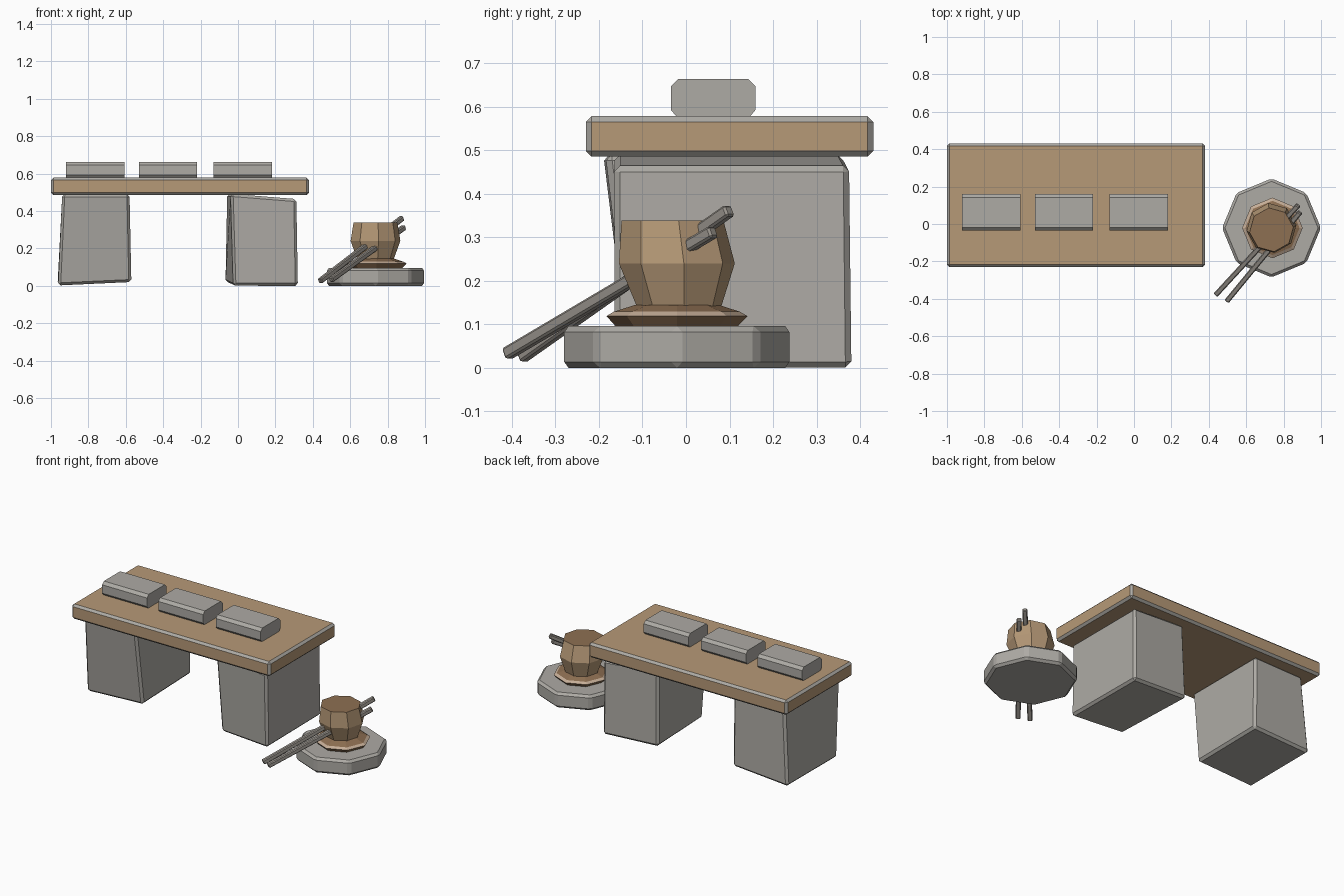
import bpy, bmesh, math
from mathutils import Vector

old = bpy.data.objects.get("Cube")
if old:
    bpy.data.objects.remove(old, do_unlink=True)


def material(name, rgb):
    m = bpy.data.materials.new(name)
    m.use_nodes = True
    m.diffuse_color = (*rgb, 1)
    m.node_tree.nodes["Principled BSDF"].inputs["Base Color"].default_value = (*rgb, 1)
    return m


tan = material("tan_wood", (0.47, 0.32, 0.185))
grey = material("warm_grey_stone", (0.42, 0.405, 0.375))
brown = material("dark_brown", (0.27, 0.16, 0.085))
pale = material("pale_beige", (0.56, 0.42, 0.31))
rod_grey = material("rod_grey", (0.32, 0.295, 0.265))


def finish(name, bm, mats, bevel=0, bevel_slot=-1):
    bmesh.ops.recalc_face_normals(bm, faces=bm.faces)
    me = bpy.data.meshes.new(name)
    bm.to_mesh(me)
    bm.free()
    for m in mats:
        me.materials.append(m)
    ob = bpy.data.objects.new(name, me)
    bpy.context.collection.objects.link(ob)
    if bevel:
        mod = ob.modifiers.new("chamfer", "BEVEL")
        mod.width = bevel
        mod.segments = 1
        mod.limit_method = "ANGLE"
        mod.material = bevel_slot
    return ob


def loft(bm, rings):
    """Bridge matching rings of points and cap both ends."""
    loops = [[bm.verts.new(p) for p in ring] for ring in rings]
    for a, b in zip(loops, loops[1:]):
        for i in range(len(a)):
            j = (i + 1) % len(a)
            bm.faces.new((a[i], a[j], b[j], b[i]))
    bm.faces.new(loops[0])
    bm.faces.new(loops[-1])
    return bm


def rect(x0, x1, y0, y1, z):
    return [(x0, y0, z), (x1, y0, z), (x1, y1, z), (x0, y1, z)]


def octagon(cx, cy, r, z, turn=0):
    return [(cx + r * math.cos(turn + i * math.pi / 4),
             cy + r * math.sin(turn + i * math.pi / 4), z) for i in range(8)]


# Table top: wooden slab with grey chamfered edges
finish("table_top", loft(bmesh.new(), [rect(-1, 0.38, -0.23, 0.43, 0.485),
                                       rect(-1, 0.38, -0.23, 0.43, 0.578)]),
       [tan, grey], 0.013, 1)

# Legs: rough, slightly skewed blocks (bottom ring, top ring)
left_block = [
    [(-0.962, -0.13, 0.002), (-0.57, -0.13, 0.02), (-0.575, 0.36, 0.03), (-0.965, 0.37, 0.006)],
    [(-0.94, -0.19, 0.49), (-0.58, -0.185, 0.49), (-0.58, 0.36, 0.49), (-0.93, 0.35, 0.49)]]
right_block = [
    [(-0.025, -0.13, 0.0), (0.32, -0.165, 0.0), (0.315, 0.38, 0.0), (-0.068, 0.375, 0.02)],
    [(-0.04, -0.165, 0.492), (0.312, -0.165, 0.464), (0.312, 0.375, 0.464), (-0.058, 0.36, 0.492)]]
for name, rings in (("right_side_leg", left_block), ("left_side_leg", right_block)):
    finish(name, loft(bmesh.new(), rings), [grey], 0.014)

# Three bricks on the table, chamfered along their length only
section = [(-0.02, 0.575), (0.145, 0.575), (0.16, 0.593), (0.16, 0.646),
           (0.143, 0.663), (-0.018, 0.663), (-0.035, 0.646), (-0.035, 0.593)]
for n, x in enumerate((-0.92, -0.53, -0.13)):
    finish(f"brick_{n + 1}", loft(bmesh.new(), [[(x + d, y, z) for y, z in section]
                                                for d in (0, 0.312)]), [grey])

# Stone base under the bowl
CX, CY = 0.735, -0.021
finish("bowl_base", loft(bmesh.new(), [octagon(CX, CY, 0.264, 0),
                                       octagon(CX, CY, 0.264, 0.096)]), [grey], 0.014)

# Foot of the bowl with a pale rim strip
foot = loft(bmesh.new(), [octagon(CX + 0.005, CY, r, z) for r, z in
                          ((0.125, 0.08), (0.162, 0.119), (0.145, 0.129), (0.095, 0.145))])
for f in foot.faces:
    if 0.12 < f.calc_center_median().z < 0.128:
        f.material_index = 1
finish("bowl_foot", foot, [brown, pale])

# Bowl body with a dark top
bowl = loft(bmesh.new(), [octagon(CX, CY + dy, r, z, 0.12) for r, z, dy in
                          ((0.098, 0.142, 0.005), (0.134, 0.24, 0), (0.118, 0.338, -0.01))])
for f in bowl.faces:
    if f.calc_center_median().z > 0.335:
        f.material_index = 1
finish("bowl", bowl, [tan, brown])

# Two square rods leaning through the bowl
rods = [((0.438, -0.378, 0.025), (0.878, 0.1, 0.362)),
        ((0.497, -0.412, 0.032), (0.888, 0.063, 0.313))]
for n, (a, b) in enumerate(rods):
    a, b = Vector(a), Vector(b)
    side = (b - a).cross(Vector((0, 0, 1))).normalized() * 0.014
    up = side.cross(b - a).normalized() * 0.014
    ends = [[p + side + up, p - side + up, p - side - up, p + side - up] for p in (a, b)]
    finish(f"rod_{n + 1}", loft(bmesh.new(), ends), [rod_grey], 0.005)
